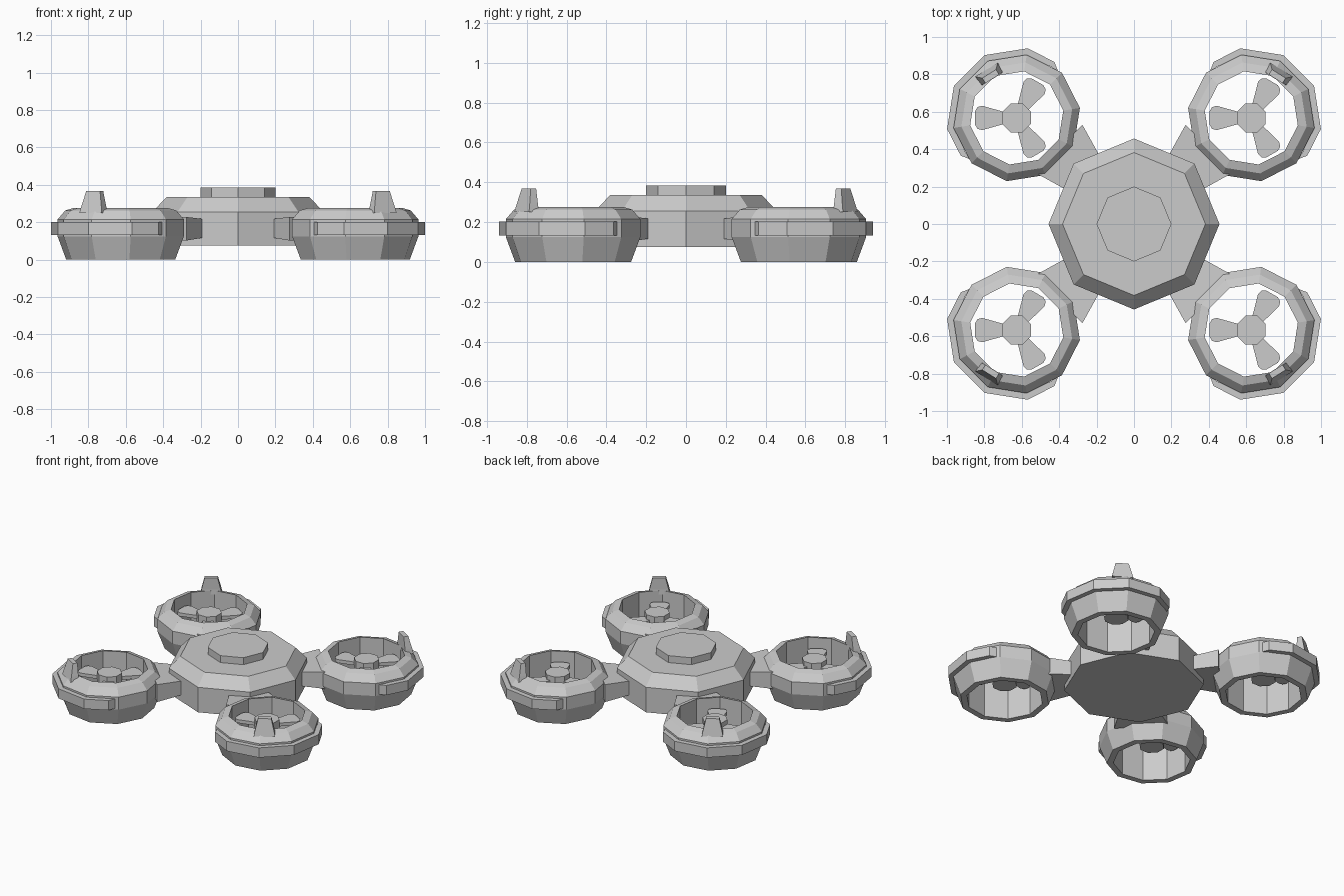
import bpy, bmesh
from math import sin, cos, radians, pi
from mathutils import Vector

cube = bpy.data.objects.get("Cube")
if cube:
    bpy.data.objects.remove(cube)

grey = bpy.data.materials.new("plain grey")
grey.use_nodes = True
grey.diffuse_color = (0.6, 0.6, 0.6, 1)
grey.node_tree.nodes["Principled BSDF"].inputs["Base Color"].default_value = (0.6, 0.6, 0.6, 1)


def polar(r, deg, z=0.0):
    return Vector((r * cos(radians(deg)), r * sin(radians(deg)), z))


def finish(name, loops, closed=False, offset=(0, 0), flip=(1, 1)):
    """Skin a row of equal-length loops; cap the ends, or join last to first."""
    bm = bmesh.new()
    rows = [[bm.verts.new(((p.x + offset[0]) * flip[0], (p.y + offset[1]) * flip[1], p.z))
             for p in loop] for loop in loops]
    n = len(rows[0])
    pairs = list(zip(rows, rows[1:])) + ([(rows[-1], rows[0])] if closed else [])
    for a, b in pairs:
        for i in range(n):
            j = (i + 1) % n
            bm.faces.new((a[i], a[j], b[j], b[i]))
    if not closed:
        bm.faces.new(rows[0])
        bm.faces.new(rows[-1])
    bmesh.ops.recalc_face_normals(bm, faces=bm.faces)
    mesh = bpy.data.meshes.new(name)
    bm.to_mesh(mesh)
    bm.free()
    mesh.materials.append(grey)
    obj = bpy.data.objects.new(name, mesh)
    bpy.context.collection.objects.link(obj)
    return obj


def lathe(profile, sides, phase=0):
    return [[polar(r, phase + 360 * i / sides, z) for i in range(sides)] for r, z in profile]


def box_loop(centre, side, up, w, h):
    """Rectangle with half sizes w and h."""
    return [centre + side * (a * w) + up * (b * h) for a, b in ((-1, -1), (1, -1), (1, 1), (-1, 1))]


UP = Vector((0, 0, 1))

# Central body and its raised lid
finish("body", lathe([(0.457, 0.075), (0.457, 0.255), (0.382, 0.335)], 8))
finish("body_lid", lathe([(0.2, 0.33), (0.2, 0.385)], 8))

CENTRE = (0.627, 0.567)
RING = [(0.252, 0.0), (0.295, 0.0), (0.342, 0.125), (0.342, 0.215), (0.3, 0.263), (0.252, 0.277)]

for sx, side in ((1, "left"), (-1, "right")):
    for sy, end in ((-1, "front"), (1, "back")):
        tag = f"{end}_{side}"
        place = dict(offset=CENTRE, flip=(sx, sy))

        # Rotor housing, a ten-sided ring
        finish(f"rotor_ring_{tag}", lathe(RING, 10, 27), closed=True, **place)

        # Bumper wrapping the outer half of the ring, with bevelled ends
        path = [(-41, 0.33, 0.335), (-34, 0.33, 0.361), (-9, 0.335, 0.377), (27, 0.335, 0.377),
                (63, 0.335, 0.377), (99, 0.335, 0.377), (124, 0.33, 0.361), (131, 0.33, 0.335)]
        finish(f"bumper_{tag}",
               [[polar(a, d, 0.132), polar(b, d, 0.132), polar(b, d, 0.202), polar(a, d, 0.202)]
                for d, a, b in path], **place)

        # Tapered fin standing on the rim
        tangent, out = polar(1, 148), polar(1, 58)
        finish(f"rim_fin_{tag}",
               [box_loop(polar(0.275, 58, 0.25), tangent, out, 0.07, 0.03),
                box_loop(polar(0.272, 58, 0.285), tangent, out, 0.063, 0.025),
                box_loop(polar(0.262, 58, 0.368), tangent, out, 0.043, 0.016)], **place)

        # Arm flaring from the body to the ring
        across = polar(1, 135)
        finish(f"arm_{tag}",
               [box_loop(polar(0.36, 45, 0.167), across, UP, 0.12, 0.047),
                box_loop(polar(0.42, 45, 0.167), across, UP, 0.137, 0.052),
                box_loop(polar(0.57, 45, 0.165), across, UP, 0.18, 0.063)], flip=(sx, sy))

        # Rotor hub and three blades, turned the same way in every ring
        spot = dict(offset=(CENTRE[0] * sx, CENTRE[1] * sy))
        finish(f"rotor_hub_{tag}", lathe([(0.083, 0.11), (0.083, 0.24)], 8, 22.5), **spot)
        for k in range(3):
            d = 180 + 120 * k
            wide = polar(1, d + 90)
            finish(f"rotor_blade_{tag}_{k + 1}",
                   [box_loop(polar(r, d, 0.195), wide, UP, w, 0.012)
                    for r, w in ((0.06, 0.03), (0.185, 0.065), (0.21, 0.058), (0.223, 0.035))], **spot)
